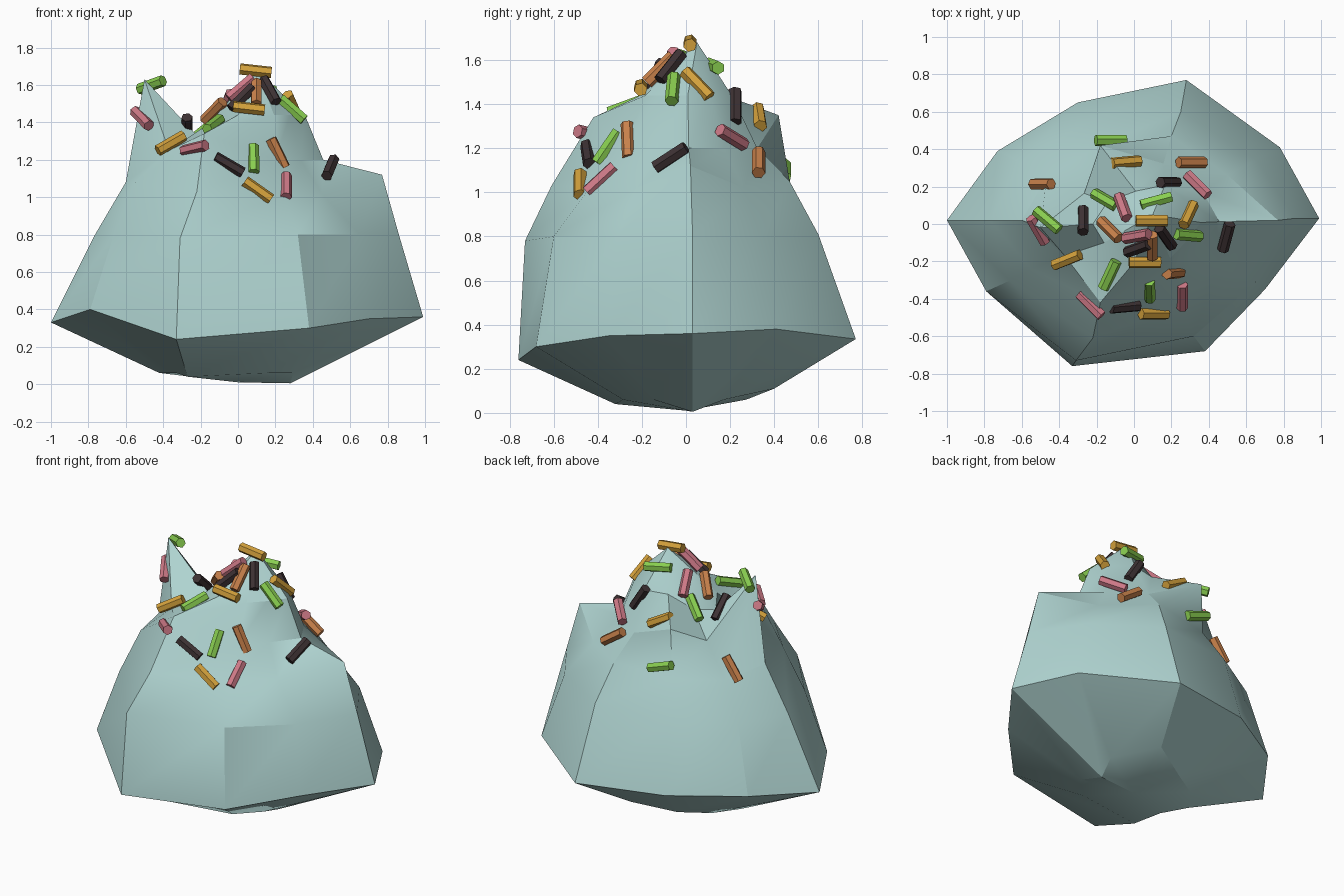
import bpy, bmesh, math
from mathutils import Vector, Matrix
from mathutils.bvhtree import BVHTree

if "Cube" in bpy.data.objects:
    bpy.data.objects.remove(bpy.data.objects["Cube"])


def material(name, rgb):
    m = bpy.data.materials.new(name)
    m.diffuse_color = (*rgb, 1)
    m.use_nodes = True
    m.node_tree.nodes["Principled BSDF"].inputs["Base Color"].default_value = m.diffuse_color
    return m


# Lumpy mound: a ten-sided rim, scaled into rings, with a few vertices pulled into spikes
RIM = [(.99, .03, .36), (.78, .41, .38), (.28, .77, .335), (-.30, .65, .36), (-.73, .39, .37),
       (-1, .02, .33), (-.79, -.36, .40), (-.33, -.76, .24), (.38, -.68, .30), (.70, -.35, .35)]
# (scale, x shift, height, moved vertices)
RINGS = [
    (.42, 0, .06, {0: (.28, .03, .005), 2: (.12, .40, .11), 7: (-.27, -.32, .04)}),
    None,
    (.84, 0, .80, {0: (.86, .03, .80), 2: (.25, .60, .81), 5: (-.77, .02, .79),
                   7: (-.31, -.73, .78), 8: (.32, -.60, .80), 9: (.65, -.31, .80)}),
    (.64, 0, 1.02, {0: (.77, .02, 1.12), 2: (.20, .47, 1.05), 5: (-.60, .02, 1.08),
                    6: (-.55, -.24, 1.08), 7: (-.22, -.61, 1.03)}),
    (.42, .04, 1.2, {3: (-.18, .42, 1.35), 5: (-.50, -.02, 1.63), 6: (-.37, -.17, 1.25),
                     7: (-.18, -.42, 1.34)}),
    (.27, .09, 1.44, {4: (-.14, .12, 1.36), 5: (-.22, 0, 1.33), 6: (-.16, -.10, 1.39)}),
]

bm = bmesh.new()
rings = []
for spec in RINGS:
    ring = []
    for i, (x, y, z) in enumerate(RIM):
        p = (x, y, z)
        if spec:
            s, shift, h, moved = spec
            p = moved.get(i, (x * s + shift, y * s, h))
        ring.append(bm.verts.new(p))
    rings.append(ring)
base = bm.verts.new((0, 0, 0.01))
tip = bm.verts.new((.10, .05, 1.68))
n = len(RIM)
for i in range(n):
    j = (i + 1) % n
    bm.faces.new((base, rings[0][j], rings[0][i]))
    bm.faces.new((tip, rings[-1][i], rings[-1][j]))
    for a, b in zip(rings, rings[1:]):
        bm.faces.new((a[i], a[j], b[j], b[i]))
bmesh.ops.recalc_face_normals(bm, faces=bm.faces)
tree = BVHTree.FromBMesh(bm)
mesh = bpy.data.meshes.new("frosting_mound")
bm.to_mesh(mesh)
bm.free()
mesh.materials.append(material("pale teal", (.44, .67, .65)))
mound = bpy.data.objects.new("frosting_mound", mesh)
bpy.context.collection.objects.link(mound)
bpy.context.view_layer.objects.active = mound
mound.select_set(True)
bpy.ops.object.shade_smooth_by_angle(angle=math.radians(25))
mound.select_set(False)

# Sprinkles: x, y, z and heading in degrees; the slope follows the mound
SPRINKLES = {
    ("green", (.25, .62, .08)): [
        (-.13, .45, 1.09, 0), (.12, .12, 1.57, 15), (-.15, .13, 1.38, -30), (.29, -.06, 1.47, -5),
        (-.13, -.27, 1.39, 65), (-.47, .05, 1.60, -40), (.07, -.33, 1.19, 92)],
    ("yellow", (.66, .36, .045)): [
        (-.05, .32, 1.33, 5), (.29, .05, 1.49, 65), (.08, .02, 1.68, 0), (-.36, -.19, 1.29, 22),
        (.06, -.22, 1.49, 0), (.09, -.44, 1.0, 0)],
    ("orange brown", (.58, .22, .07)): [
        (-.50, .21, 1.09, 0), (.31, .33, 1.14, 0), (-.13, -.03, 1.46, -45), (.10, -.14, 1.58, 90),
        (.20, -.25, 1.23, 5)],
    ("pink", (.61, .19, .24)): [
        (.34, .21, 1.25, -45), (-.06, .09, 1.5, -70), (.01, -.07, 1.59, 10), (-.51, -.03, 1.42, -60),
        (-.23, -.43, 1.26, -45), (.23, -.36, 1.03, 90)],
    ("dark brown", (.048, .032, .034)): [
        (.17, .20, 1.38, 0), (-.28, .01, 1.36, 90), (.17, -.07, 1.57, -55), (.02, -.13, 1.53, 20),
        (.49, -.07, 1.16, 75), (-.05, -.44, 1.17, 5)],
}
for (colour, rgb), places in SPRINKLES.items():
    bm = bmesh.new()
    for x, y, z, heading in places:
        pos = Vector((x, y, z))
        near, normal, _, dist = tree.find_nearest(pos)
        pos = near + normal * min(max((pos - near).dot(normal), .005), .03)
        a = math.radians(heading)
        d = Vector((math.cos(a), math.sin(a), 0))
        along = (d - Vector((0, 0, normal.dot(d) / max(normal.z, .15)))).normalized()
        side = normal.cross(along).normalized()
        up = along.cross(side)
        rot = Matrix((side, up, along)).transposed().to_4x4()
        bmesh.ops.create_cone(bm, cap_ends=True, segments=6, radius1=.031, radius2=.031,
                              depth=.17, matrix=Matrix.Translation(pos) @ rot)
    name = colour.replace(" ", "_") + "_sprinkles"
    mesh = bpy.data.meshes.new(name)
    bm.to_mesh(mesh)
    bm.free()
    mesh.materials.append(material(colour, rgb))
    bpy.context.collection.objects.link(bpy.data.objects.new(name, mesh))
